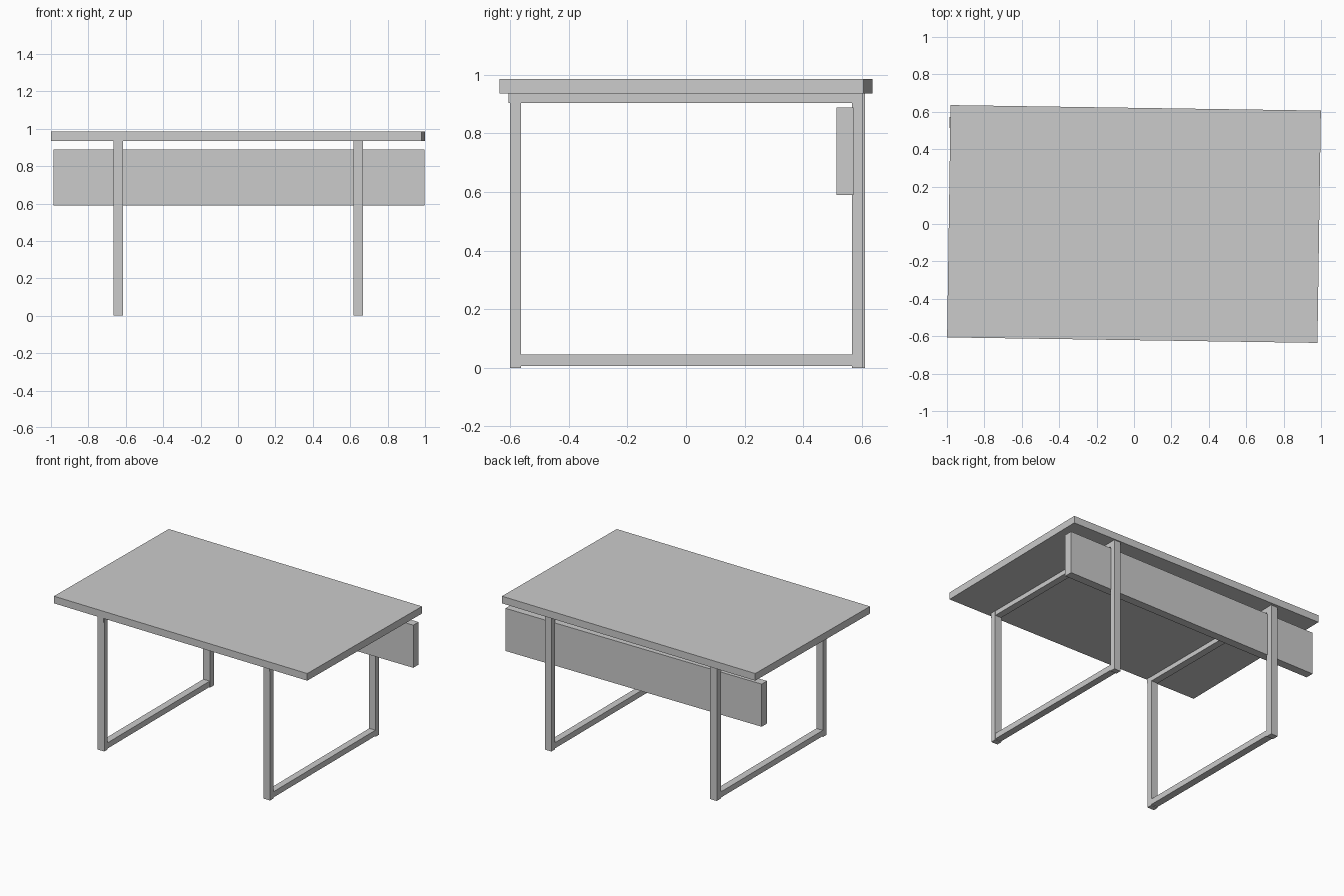
import bpy
import math

if "Cube" in bpy.data.objects:
    bpy.data.objects.remove(bpy.data.objects["Cube"])


def box(name, x, y, z, turn=0):
    """Box from (min, max) ranges, optionally turned about its vertical axis."""
    bpy.ops.mesh.primitive_cube_add(
        size=1,
        location=(sum(x) / 2, sum(y) / 2, sum(z) / 2),
        rotation=(0, 0, math.radians(turn)))
    ob = bpy.context.object
    ob.name = name
    ob.scale = (x[1] - x[0], y[1] - y[0], z[1] - z[0])
    bpy.ops.object.transform_apply(location=False, rotation=True, scale=True)
    return ob


# Table top, turned very slightly
box("table_top", (-0.99, 0.99), (-0.621, 0.621), (0.935, 0.985), -0.85)

# Panel hanging just inside the back legs
box("back_panel", (-0.986, 0.996), (0.514, 0.572), (0.59, 0.888))

# Two rectangular leg frames: front leg, back leg, floor bar and top bar
for side, x, back in (("left", (-0.666, -0.614), 0.611),
                      ("right", (0.618, 0.668), 0.604)):
    box(side + "_front_leg", x, (-0.6, -0.562), (0, 0.936))
    box(side + "_back_leg", x, (0.566, back), (0, 0.936))
    inner = (x[0] + 0.001, x[1] - 0.001)
    box(side + "_floor_bar", inner, (-0.598, 0.602), (0.006, 0.046))
    box(side + "_top_bar", inner, (-0.605, 0.602), (0.903, 0.937))
